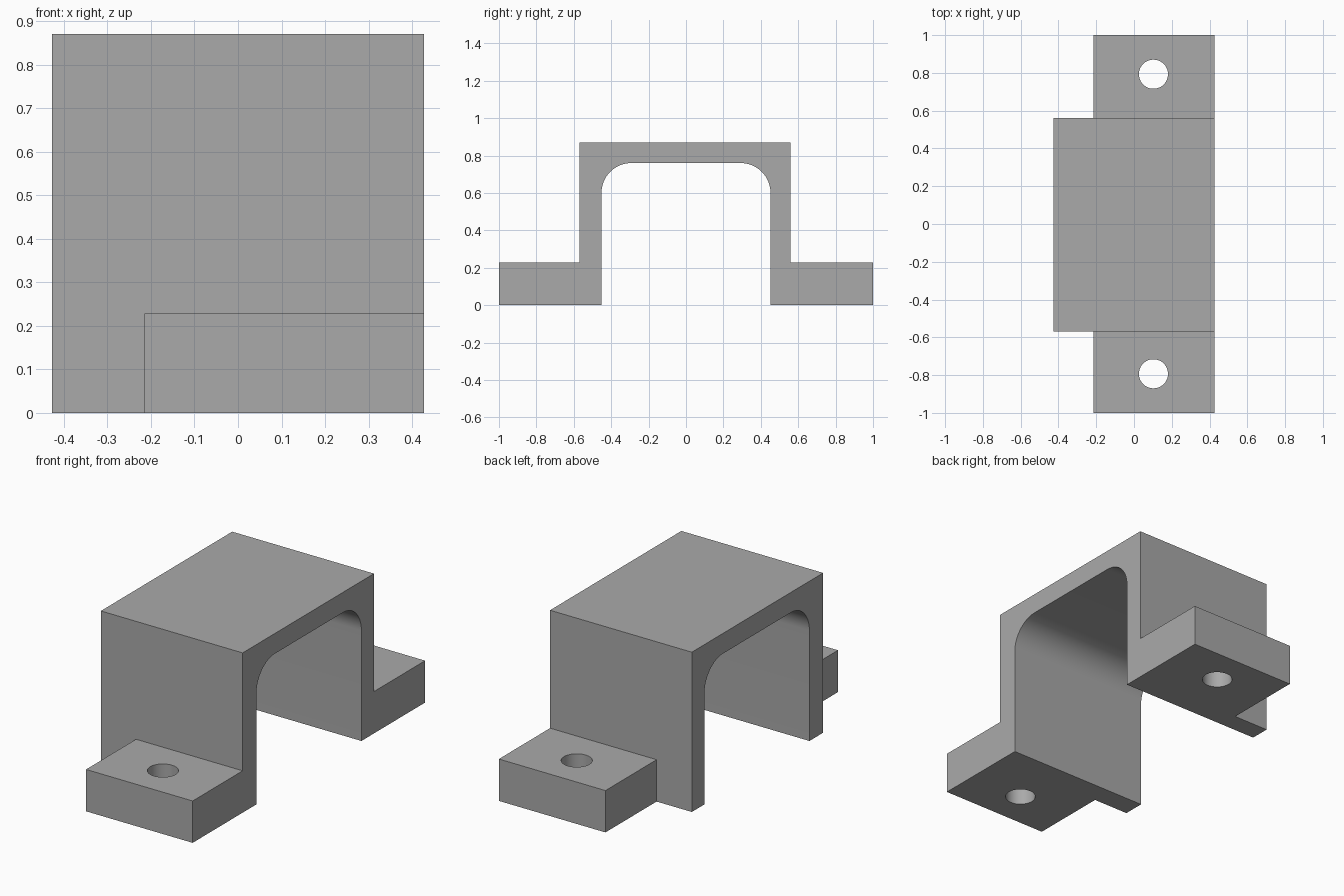
import bpy
import bmesh
from math import sin, cos, pi, radians

cube = bpy.data.objects.get("Cube")
if cube:
    bpy.data.objects.remove(cube, do_unlink=True)

# Main dimensions
X0, X1 = -0.427, 0.427      # saddle width
FOOT_X = -0.215             # feet stop short on this side
FRONT, BACK = -0.57, 0.56   # outer wall faces
INNER, INNER_TOP = 0.452, 0.76
TOP, FOOT_TOP = 0.87, 0.228
FILLET = 0.16
HOLE_X, HOLE_Y, HOLE_R = 0.103, 0.793, 0.077

grey = bpy.data.materials.new("plain_grey")
grey.use_nodes = True
grey.diffuse_color = (0.4, 0.4, 0.4, 1)
grey.node_tree.nodes["Principled BSDF"].inputs["Base Color"].default_value = (0.4, 0.4, 0.4, 1)


def prism(name, outline, x0, x1):
    """Extrude a closed (y, z) outline along x."""
    bm = bmesh.new()
    face = bm.faces.new([bm.verts.new((x0, y, z)) for y, z in outline])
    new = bmesh.ops.extrude_face_region(bm, geom=[face])["geom"]
    for v in new:
        if isinstance(v, bmesh.types.BMVert):
            v.co.x = x1
    bmesh.ops.recalc_face_normals(bm, faces=bm.faces)
    mesh = bpy.data.meshes.new(name)
    bm.to_mesh(mesh)
    bm.free()
    mesh.materials.append(grey)
    obj = bpy.data.objects.new(name, mesh)
    bpy.context.collection.objects.link(obj)
    return obj


def cut(target, cutter):
    """Subtract the cutter from the target and discard it."""
    cutter.hide_render = True
    mod = target.modifiers.new("cut", "BOOLEAN")
    mod.operation = "DIFFERENCE"
    mod.solver = "EXACT"
    mod.object = cutter
    bpy.ops.object.select_all(action="DESELECT")
    bpy.context.view_layer.objects.active = target
    target.select_set(True)
    bpy.ops.object.modifier_apply(modifier=mod.name)
    bpy.data.objects.remove(cutter, do_unlink=True)


# Hat-shaped bracket profile with rounded inner corners
STEPS = 16
arc = [(INNER - FILLET + FILLET * cos(pi / 2 * i / STEPS),
        INNER_TOP - FILLET + FILLET * sin(pi / 2 * i / STEPS)) for i in range(STEPS + 1)]
inside = [(INNER, 0)] + arc
inside += [(-y, z) for y, z in reversed(inside)]
outside = [(-1, 0), (-1, FOOT_TOP), (FRONT, FOOT_TOP), (FRONT, TOP),
           (BACK, TOP), (BACK, FOOT_TOP), (1, FOOT_TOP), (1, 0)]
bracket = prism("saddle_bracket", outside + inside, X0, X1)

# Shorten both feet and bore their bolt holes
for side, wall in ((-1, FRONT), (1, BACK)):
    end = side * 1.2
    notch = [(wall, -0.1), (end, -0.1), (end, 0.5), (wall, 0.5)]
    cut(bracket, prism("foot_notch_cutter", notch, X0 - 0.2, FOOT_X))
    bpy.ops.mesh.primitive_cylinder_add(vertices=48, radius=HOLE_R, depth=0.6,
                                        location=(HOLE_X, side * HOLE_Y, 0.1))
    drill = bpy.context.object
    drill.name = "bolt_hole_cutter"
    drill.data.materials.append(grey)
    cut(bracket, drill)

# Smooth the fillets and holes, keep the edges sharp
bpy.ops.object.select_all(action="DESELECT")
bracket.select_set(True)
bpy.context.view_layer.objects.active = bracket
bpy.ops.object.shade_smooth_by_angle(angle=radians(30))
